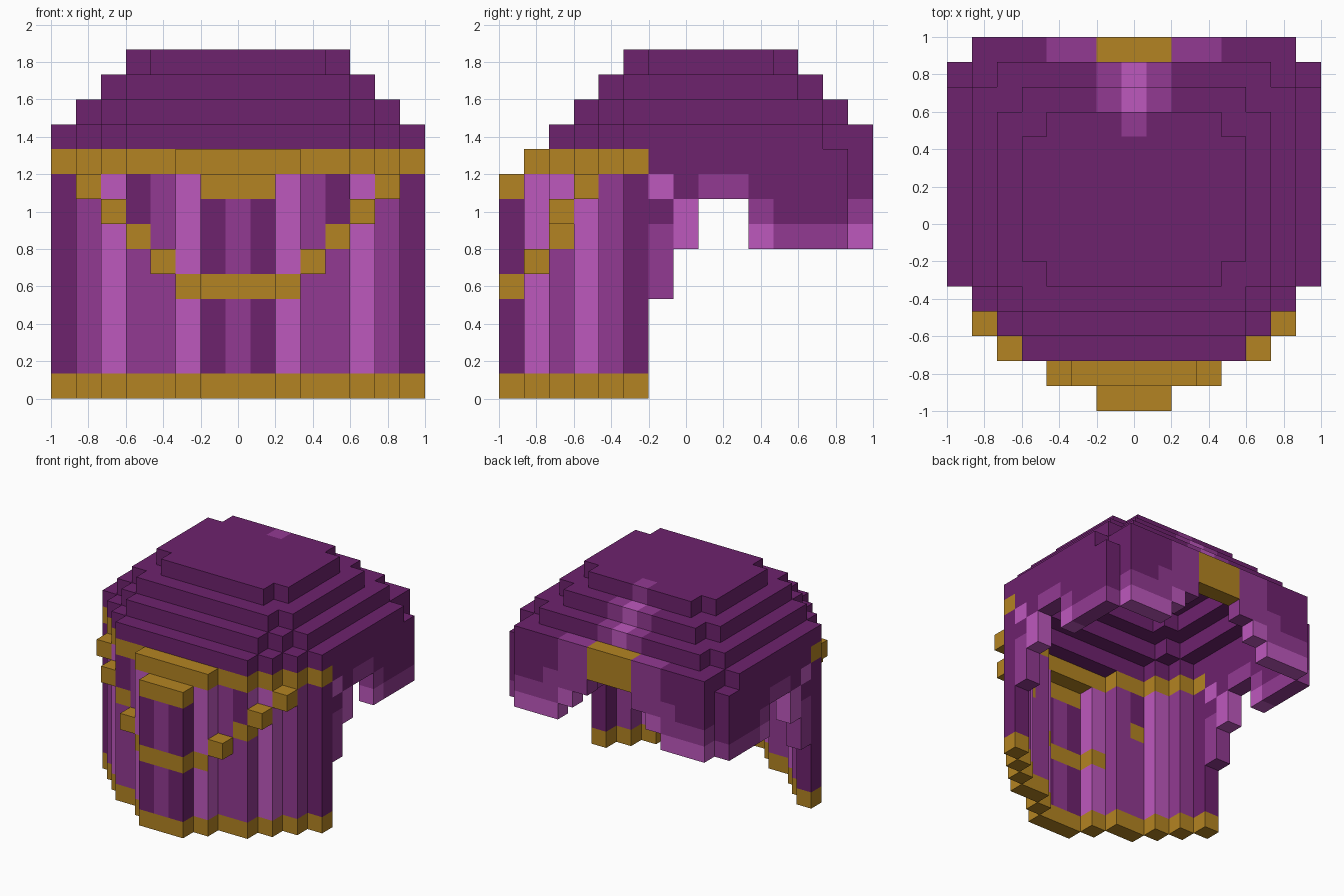
import bpy, bmesh
from mathutils import Vector

if "Cube" in bpy.data.objects:
    bpy.data.objects.remove(bpy.data.objects["Cube"])

S = 2 / 15          # block size
PALETTE = {"d": ("dark_purple", (0.155, 0.016, 0.155)),
           "m": ("mid_purple", (0.288, 0.042, 0.288)),
           "l": ("light_purple", (0.515, 0.098, 0.515)),
           "g": ("gold", (0.456, 0.231, 0.016))}
KEYS = list(PALETTE)
MATS = []
for mat_name, rgb in PALETTE.values():
    m = bpy.data.materials.new(mat_name)
    m.diffuse_color = (*rgb, 1)
    m.use_nodes = True
    m.node_tree.nodes["Principled BSDF"].inputs["Base Color"].default_value = m.diffuse_color
    MATS.append(m)

parts = {}          # part name -> {(x, y, z): colour}


def put(part, o, j, k, colour):
    """Place a block and its mirror image at offset o from the centre line."""
    for x in (o, -o):
        parts.setdefault(part, {})[(x, j, k)] = colour


# Face guard: one stepped wall of vertical coloured columns
WALL_ROW = [0, 0, 1, 2, 2, 3, 4, 5]
for o, (j, colour) in enumerate(zip(WALL_ROW, "mdlmmlmd")):
    put("lower_trim", o, j, 0, "g")
    for k in range(1, 9):
        c = colour
        if o == 4 and k > 6:
            c = "d"
        put("face_guard", o, j, k, c)
    put("brow_band", o, max(j, 1), 9, "g")
for o in range(3):
    put("face_guard", o, WALL_ROW[o], 4, "g")
for o in range(2):
    put("face_guard", o, 0, 8, "g")

# Raised gold blocks climbing diagonally to the temples
for o, j, k in ((3, 1, 5), (4, 2, 6), (5, 2, 7), (6, 3, 8)):
    put("face_guard" if o == 4 else "diagonal_trim", o, j, k, "g")

# Side walls: bottom level and colours going up
SIDES = {6: (4, "mmmdld"), 7: (6, "lldd"), 8: (8, "md"), 9: (8, "md"),
         10: (6, "lmdd"), 11: (6, "mddd"), 12: (6, "mddd"), 13: (6, "mddd")}
for j, (base, colours) in SIDES.items():
    for n, c in enumerate(colours):
        put("side_wall", 7, j, base + n, c)

# Back wall: stepped arch around a gold plate
BACK = [(9, "g"), (9, "g"), (8, "mm"), (7, "lmm"), (6, "lmmd"),
        (6, "lmdd"), (6, "lmdd")]
for o, (base, colours) in enumerate(BACK):
    for n, c in enumerate(colours):
        put("back_wall", o, 14, base + n, c)

# Dome: half width of every row, one table per layer
LAYERS = {
    10: {2: 4, 3: 5, 4: 6, **{j: 7 for j in range(5, 13)}, 13: 6, 14: 6},
    11: {3: 4, 4: 5, **{j: 6 for j in range(5, 13)}, 13: 5},
    12: {4: 4, **{j: 5 for j in range(5, 12)}, 12: 4},
    13: {5: 3, **{j: 4 for j in range(6, 11)}, 11: 3},
    14: {},
}


def dome_colour(o, j, k):
    if j == 14:
        return "g" if o < 2 else "m" if o < 4 else "d"
    if (k, j) in ((11, 13), (12, 12)):       # crest stripe
        return "lmdddddd"[o]
    return "m" if (k, j, o) == (13, 11, 0) else "d"


for k in range(10, 14):
    for j, width in LAYERS[k].items():
        for o in range(width + 1):
            if o > LAYERS[k + 1].get(j, -1):
                put("dome", o, j, k, dome_colour(o, j, k))

# Mesh building: only the exposed block faces
ALL = {p for cells in parts.values() for p in cells}
DIRS = [Vector(d) for d in ((1, 0, 0), (-1, 0, 0), (0, 1, 0),
                            (0, -1, 0), (0, 0, 1), (0, 0, -1))]


def face_colour(p, d, c):
    """Outer sides of two front columns are painted light."""
    if d.x * p[0] > 0 and (abs(p[0]), p[2]) in ((2, 4), (4, 8)) and p[1] < 3:
        return "l"
    return c


for name, cells in parts.items():
    bm = bmesh.new()
    for p, c in cells.items():
        centre = Vector((p[0], p[1] - 7, p[2] + 0.5))
        for d in DIRS:
            if tuple(int(a + b) for a, b in zip(p, d)) in ALL:
                continue
            u = Vector((d.y, d.z, d.x))
            v = d.cross(u)
            ring = [(-1, -1), (1, -1), (1, 1), (-1, 1)]
            f = bm.faces.new([bm.verts.new((centre + (d + u * a + v * b) / 2) * S)
                              for a, b in ring])
            f.material_index = KEYS.index(face_colour(p, d, c))
    bmesh.ops.remove_doubles(bm, verts=bm.verts[:], dist=1e-4)
    mesh = bpy.data.meshes.new(name)
    for m in MATS:
        mesh.materials.append(m)
    bm.to_mesh(mesh)
    bm.free()
    bpy.context.collection.objects.link(bpy.data.objects.new(name, mesh))
